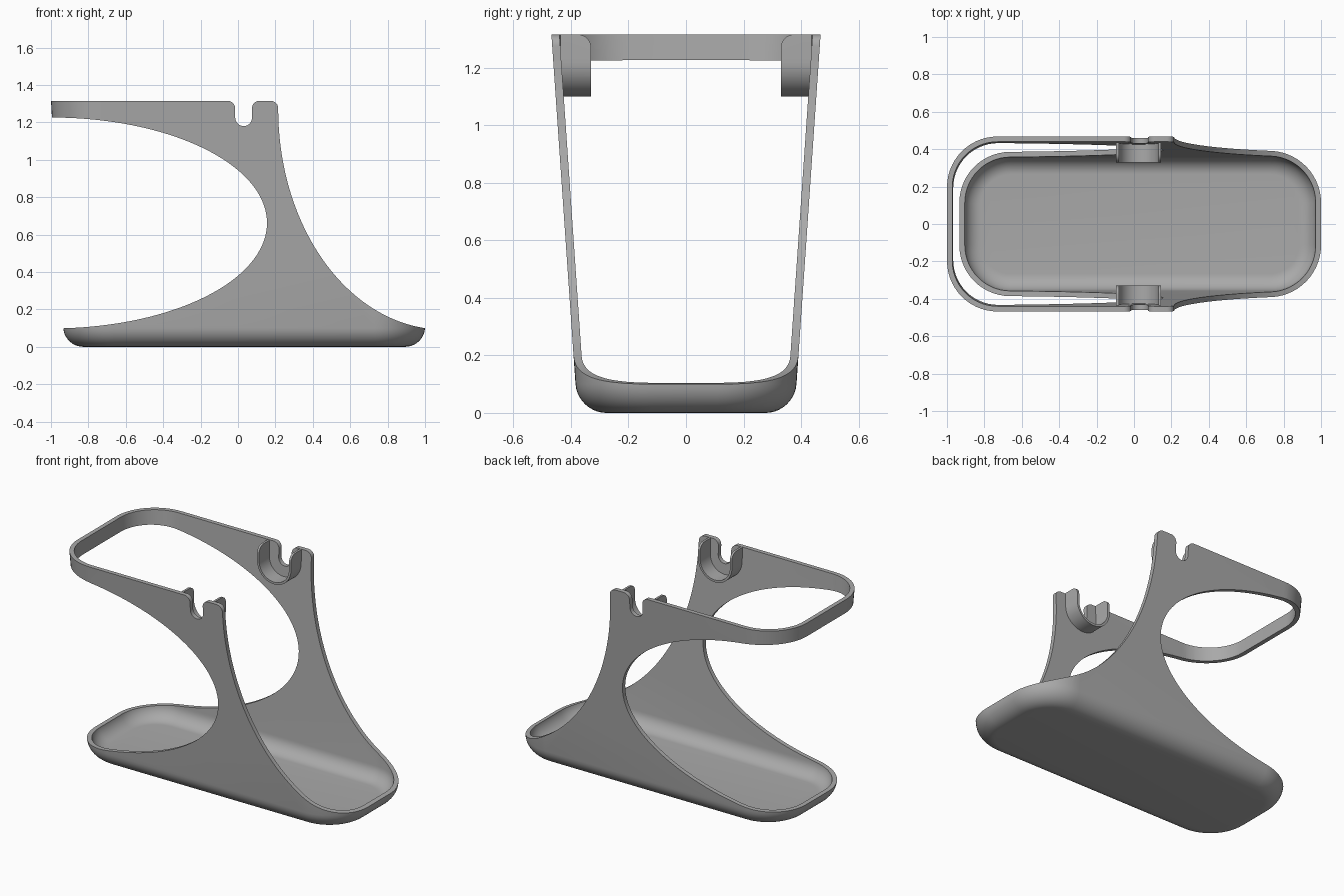
import bpy, bmesh
from math import sin, cos, pi, radians

cube = bpy.data.objects.get("Cube")
if cube:
    bpy.data.objects.remove(cube, do_unlink=True)

grey = bpy.data.materials.new("plain grey")
grey.use_nodes = True
COLOUR = (0.4, 0.4, 0.4, 1)
grey.diffuse_color = COLOUR
grey.node_tree.nodes["Principled BSDF"].inputs["Base Color"].default_value = COLOUR

TOP = 1.315
WALL = 0.028


def finish(name, bm):
    bmesh.ops.recalc_face_normals(bm, faces=bm.faces)
    mesh = bpy.data.meshes.new(name)
    bm.to_mesh(mesh)
    bm.free()
    mesh.materials.append(grey)
    obj = bpy.data.objects.new(name, mesh)
    bpy.context.collection.objects.link(obj)
    return obj


def arc(cx, cz, rx, rz, a0, a1, n):
    """Points on an ellipse, angles in degrees."""
    steps = [radians(a0 + (a1 - a0) * i / n) for i in range(n + 1)]
    return [(cx + rx * cos(a), cz + rz * sin(a)) for a in steps]


def prism(name, points, place, lo, hi):
    """Extrude a closed outline between two depths."""
    bm = bmesh.new()
    ends = [[bm.verts.new(place(u, v, d)) for u, v in points] for d in (lo, hi)]
    for ring in ends:
        bm.faces.new(ring)
    for i in range(len(points)):
        j = (i + 1) % len(points)
        bm.faces.new((ends[0][i], ends[0][j], ends[1][j], ends[1][i]))
    return finish(name, bm)


def along_y(u, v, d):
    return (u, d, v)


def along_x(u, v, d):
    return (d, u, v)


def trim(obj, cutter):
    """Keep only what lies inside the cutter."""
    mod = obj.modifiers.new("trim", "BOOLEAN")
    mod.operation, mod.solver, mod.object = "INTERSECT", "EXACT", cutter
    bpy.context.view_layer.objects.active = obj
    bpy.ops.object.modifier_apply(modifier=mod.name)
    bpy.data.objects.remove(cutter, do_unlink=True)


def smooth(obj):
    bpy.ops.object.select_all(action="DESELECT")
    obj.select_set(True)
    bpy.context.view_layer.objects.active = obj
    bpy.ops.object.shade_smooth_by_angle(angle=radians(30))


# Drafted tub: rounded rectangles stacked up the outside, and again inside
def ring(bm, z, inset):
    rise = z - 0.1
    x0 = -0.934 - 0.054 * rise + inset
    x1 = 1.0 + 0.054 * rise - inset
    y = 0.384 + 0.069 * rise - inset
    r = 0.27 - inset
    outline = (arc(x1 - r, y - r, r, r, 0, 90, 14) + arc(x0 + r, y - r, r, r, 90, 180, 14)
               + arc(x0 + r, r - y, r, r, 180, 270, 14) + arc(x1 - r, r - y, r, r, 270, 360, 14))
    return [bm.verts.new((px, py, z)) for px, py in outline]


def tub_levels(floor, offset, radius):
    levels = []
    for i in range(11):
        a = pi / 2 * i / 10
        levels.append((floor + radius * (1 - cos(a)), offset + radius * (1 - sin(a))))
    return levels + [(1.4, offset)]


bm = bmesh.new()
levels = tub_levels(0, 0, 0.1) + tub_levels(0.028, WALL, 0.085)[::-1]
rings = [ring(bm, z, inset) for z, inset in levels]
bm.faces.new(rings[0])
bm.faces.new(rings[-1])
for low, high in zip(rings, rings[1:]):
    for i in range(len(low)):
        j = (i + 1) % len(low)
        bm.faces.new((low[i], low[j], high[j], high[i]))
stand = finish("stand_body", bm)

# Side outline: open handle loop, notched top, swept front edge
R = 0.04
side = [(-1.3, -0.2), (-1.3, 0.098)]
side += arc(-1.0, 0.662, 1.155, 0.564, -90, 90, 72)
side += [(-1.3, 1.226), (-1.3, TOP)]
side += arc(-0.015 - R, TOP - R, R, R, 90, 0, 8)
side += arc(0.03, 1.225, 0.045, 0.045, 180, 360, 14)
side += arc(0.075 + R, TOP - R, R, R, 180, 90, 8)
side += arc(0.215 - R, TOP - R, R, R, 90, 0, 8)
side += arc(1.1, 1.27, 0.885, 1.178, 181, 270, 56)
side += [(1.3, 0.092), (1.3, -0.2)]
trim(stand, prism("side_outline", side, along_y, -1, 1))
smooth(stand)

# Open U-shaped cradles on the inside of both walls
cradle = [(-0.095, TOP)] + arc(0.025, 1.22, 0.12, 0.12, 180, 360, 28) + [(0.145, TOP)]
cradle += [(0.131, TOP)] + arc(0.025, 1.22, 0.106, 0.106, 360, 180, 28) + [(-0.081, TOP)]
for name, s in (("left_cradle", 1), ("right_cradle", -1)):
    y0, y1 = sorted((s * 0.33, s * 0.437))
    cup = prism(name, cradle, along_y, y0, y1)
    corner = [(y * s, z) for y, z in arc(0.33 + 0.045, TOP - 0.045, 0.045, 0.045, 180, 90, 8)]
    outline = [(s * 0.6, 1.0), (s * 0.33, 1.0)] + corner + [(s * 0.6, TOP)]
    trim(cup, prism("cradle_outline", outline, along_x, -0.5, 0.5))
    smooth(cup)
